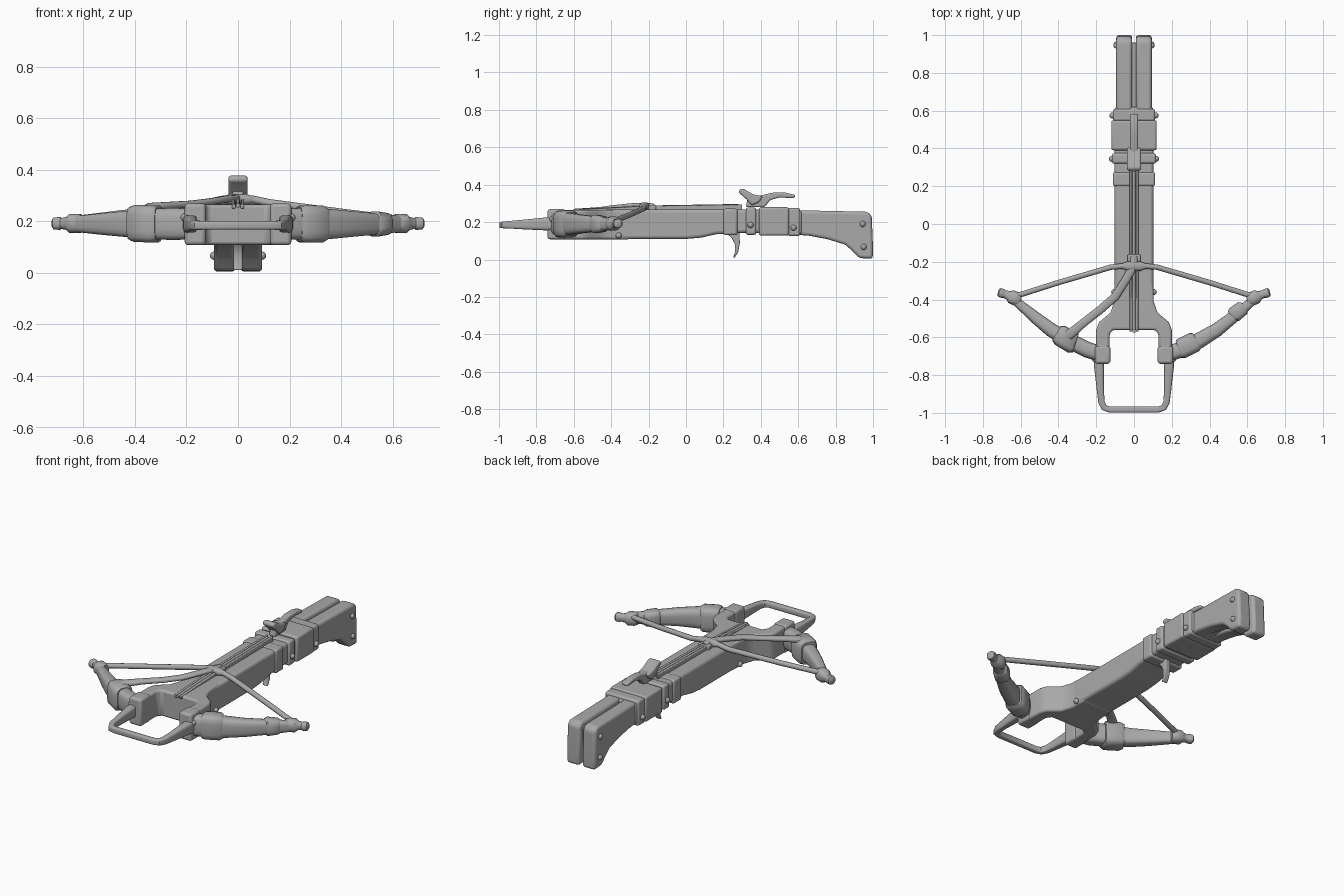
import bpy, bmesh, math
from mathutils import Vector

cube = bpy.data.objects.get("Cube")
if cube:
    bpy.data.objects.remove(cube, do_unlink=True)

GREY = (0.4, 0.4, 0.4, 1)
mat = bpy.data.materials.new("plain grey")
mat.use_nodes = True
mat.diffuse_color = GREY
bsdf = mat.node_tree.nodes["Principled BSDF"]
bsdf.inputs["Base Color"].default_value = GREY
bsdf.inputs["Roughness"].default_value = 0.7


def finish(name, bm, bevel=0.0):
    bmesh.ops.recalc_face_normals(bm, faces=bm.faces)
    mesh = bpy.data.meshes.new(name)
    bm.to_mesh(mesh)
    bm.free()
    mesh.materials.append(mat)
    obj = bpy.data.objects.new(name, mesh)
    bpy.context.collection.objects.link(obj)
    if bevel:
        mod = obj.modifiers.new("rounded edges", 'BEVEL')
        mod.width, mod.segments = bevel, 3
        mod.limit_method, mod.angle_limit = 'ANGLE', math.radians(35)
    bpy.ops.object.select_all(action='DESELECT')
    obj.select_set(True)
    bpy.context.view_layer.objects.active = obj
    bpy.ops.object.shade_smooth_by_angle(angle=math.radians(40))
    return obj


def prism(name, pts, axis, lo, hi, bevel):
    """Extrude a (y, z) profile along x, or an (x, y) outline along z."""
    bm = bmesh.new()
    place = (lambda p, t: (t, p[0], p[1])) if axis == 'x' else (lambda p, t: (p[0], p[1], t))
    low, high = ([bm.verts.new(place(p, t)) for p in pts] for t in (lo, hi))
    bm.faces.new(low)
    bm.faces.new(high)
    for i in range(len(pts)):
        j = (i + 1) % len(pts)
        bm.faces.new((low[i], low[j], high[j], high[i]))
    return finish(name, bm, bevel)


def box(name, x, y, z, bevel=0.012):
    outline = [(x[0], y[0]), (x[1], y[0]), (x[1], y[1]), (x[0], y[1])]
    return prism(name, outline, 'z', z[0], z[1], bevel)


def loft(name, stations, power=1.0, sides=16):
    """Skin along stations (x, y, z, width, height); low power is boxier."""
    bm = bmesh.new()
    centres = [Vector(s[:3]) for s in stations]
    rings = []
    for i, (c, s) in enumerate(zip(centres, stations)):
        along = (centres[min(i + 1, len(centres) - 1)] - centres[max(i - 1, 0)]).normalized()
        side = along.cross(Vector((0, 0, 1))).normalized()
        up = side.cross(along)
        ring = []
        for k in range(sides):
            a = math.tau * (k + 0.5) / sides
            u, v = (math.copysign(abs(f) ** power, f) for f in (math.cos(a), math.sin(a)))
            ring.append(bm.verts.new(c + side * u * s[3] / 2 + up * v * s[4] / 2))
        rings.append(ring)
    for a, b in zip(rings, rings[1:]):
        for k in range(sides):
            n = (k + 1) % sides
            bm.faces.new((a[k], a[n], b[n], b[k]))
    bm.faces.new(rings[0])
    bm.faces.new(rings[-1])
    return finish(name, bm)


def rope(name, points, thick):
    return loft(name, [(*p, thick, thick) for p in points], sides=10)


def rivet(name, x, y, z, r=0.016):
    bm = bmesh.new()
    bmesh.ops.create_uvsphere(bm, u_segments=12, v_segments=8, radius=r)
    bmesh.ops.translate(bm, verts=bm.verts, vec=(x, y, z))
    return finish(name, bm)


# Main beam and its flared fork
prism("stock_beam", [(-.5, .11), (0, .11), (.08, .117), (.16, .135), (.3, .143), (.62, .135),
                     (.62, .262), (.3, .268), (-.5, .266)], 'x', -.103, .103, .016)
half = [(.1, -.3), (.104, -.41), (.125, -.47), (.185, -.52), (.2, -.56), (.2, -.69),
        (.13, -.69), (.13, -.585), (.112, -.56)]
prism("fork", half + [(-x, y) for x, y in reversed(half)], 'z', .108, .266, .012)

# Split shoulder stock
butt = [(.56, .135), (.66, .127), (.76, .108), (.85, .08), (.885, .05), (.925, .008), (.998, .004),
        (1, .06), (.993, .235), (.97, .256), (.9, .257), (.56, .264)]
for s, tag in ((1, "left"), (-1, "right")):
    prism("butt_" + tag, butt, 'x', *sorted((s * .01, s * .094)), .02)
box("butt_core", (-.03, .03), (.58, .96), (.13, .23), .005)

# Bands wrapped around the stock
for name, w, y, z in (("band_front", .112, (.2, .275), (.13, .272)),
                      ("band_lock", .117, (.32, .375), (.132, .278)),
                      ("band_grip", .12, (.39, .55), (.128, .28)),
                      ("band_rear", .112, (.545, .61), (.125, .276))):
    box(name, (-w, w), y, z)

# Bolt channel rails and the bolt lying between them
for s in (-1, 1):
    prism("rail", [(-.57, .25), (-.57, .268), (-.2, .288), (.3, .295), (.3, .25)], 'x',
          *sorted((s * .01, s * .024)), .004)
rope("bolt", [(0, -.575, .262), (0, -.2, .28), (0, .28, .288)], .018)
box("string_catch", (-.035, .035), (-.2, -.16), (.26, .292), .008)

# Cocking lever and trigger
prism("lever_arm", [(.32, .28), (.42, .28), (.45, .318), (.5, .332), (.58, .328), (.585, .345),
                    (.53, .358), (.46, .357), (.4, .342), (.36, .345), (.33, .33)],
      'x', -.021, .021, .008)
prism("lever_head", [(.28, .36), (.29, .379), (.31, .377), (.36, .348), (.41, .338),
                     (.39, .305), (.35, .29), (.325, .32)], 'x', -.037, .037, .01)
prism("trigger", [(.21, .145), (.245, .115), (.262, .08), (.262, .04), (.252, .012), (.262, .01),
                  (.28, .045), (.288, .09), (.285, .145)], 'x', -.017, .017, .006)

# Stirrup loop at the nose
arm = [(.188, -.69, .19, .055, .07), (.185, -.76, .19, .052, .068), (.178, -.88, .187, .038, .05),
       (.172, -.945, .186, .034, .04), (.158, -.972, .185, .034, .036), (.13, -.982, .185, .032, .034)]
loft("stirrup", arm + [(-x, *rest) for x, *rest in reversed(arm)], .5)

for s, tag in ((1, "left"), (-1, "right")):
    # Limb socket
    box("socket_" + tag, sorted((s * .125, s * .207)), (-.74, -.645), (.108, .27), .014)
    # Tapering bow limb and tip
    loft("limb_" + tag, [(s * x, y, z, w, h) for x, y, z, w, h in (
        (.17, -.69, .19, .085, .12), (.25, -.665, .19, .085, .125), (.34, -.62, .19, .085, .12),
        (.44, -.56, .19, .075, .1), (.52, -.497, .19, .065, .085), (.6, -.43, .19, .05, .068),
        (.64, -.395, .19, .045, .06))], .6)
    loft("limb_tip_" + tag, [(s * x, y, .192, w, w) for x, y, w in (
        (.6, -.405, .06), (.615, -.4, .075), (.65, -.385, .075), (.665, -.378, .05),
        (.685, -.371, .042), (.692, -.369, .05), (.713, -.362, .048), (.72, -.36, .03))], .8)
    # Bowstring half
    rope("string_" + tag, [(s * .645, -.388, .205), (s * .4, -.31, .235), (s * .12, -.228, .272),
                           (s * .06, -.223, .285), (0, -.223, .288)], .03)
    # Rivets along both sides
    for x, y, z in ((.117, .345, .185), (.115, .575, .17), (.093, .945, .19), (.093, .95, .067),
                    (.105, -.36, .128), (.207, -.715, .215)):
        rivet("rivet_" + tag, s * x, y, z)

# Wrapped collars on the limbs
loft("collar_right", [(-.31, -.635, .19, .095, .13), (-.32, -.632, .19, .115, .145),
                      (-.39, -.59, .192, .115, .145), (-.41, -.578, .192, .09, .13)], .5)
loft("collar_left", [(.235, -.665, .19, .095, .135), (.25, -.66, .19, .11, .145),
                     (.32, -.625, .19, .11, .145), (.335, -.615, .19, .09, .125)], .5)
loft("collar_left_outer", [(.52, -.49, .19, .065, .085), (.53, -.48, .19, .085, .1),
                           (.575, -.445, .19, .08, .085), (.585, -.437, .19, .055, .075)], .6)

# Loose strap from the right limb to the catch
loft("strap", [(-.39, -.61, .225, .05, .03), (-.34, -.585, .255, .055, .035),
               (-.27, -.525, .262, .045, .028), (-.18, -.455, .268, .045, .026),
               (-.1, -.385, .278, .045, .026), (-.04, -.29, .288, .045, .026),
               (0, -.215, .29, .045, .03), (0, -.17, .285, .035, .025)], .8)
loft("string_knot", [(-.06, -.223, .284, .03, .025), (-.035, -.223, .286, .05, .04),
                     (.035, -.223, .286, .05, .04), (.06, -.223, .284, .03, .025)], .8)
